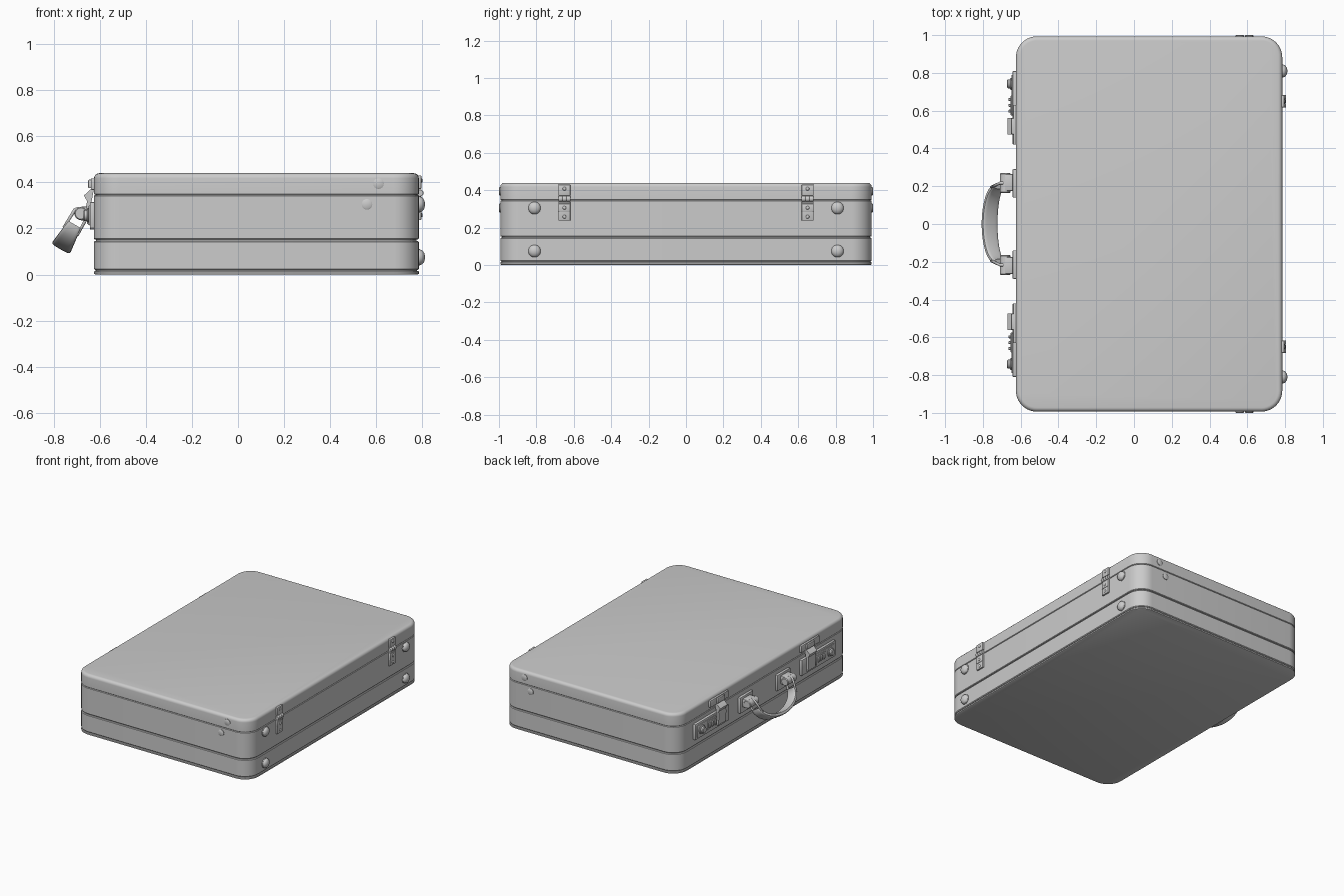
import bpy, bmesh, math
from mathutils import Vector

if "Cube" in bpy.data.objects:
    bpy.data.objects.remove(bpy.data.objects["Cube"])

CX, HX, HY, R = 0.08, 0.705, 0.993, 0.11   # case centre, half sizes, corner radius
FRONT, BACK = CX - HX, CX + HX             # handle side and hinge side


def finish(name, bm):
    bmesh.ops.recalc_face_normals(bm, faces=bm.faces)
    me = bpy.data.meshes.new(name)
    bm.to_mesh(me)
    bm.free()
    ob = bpy.data.objects.new(name, me)
    bpy.context.collection.objects.link(ob)
    bpy.ops.object.select_all(action='DESELECT')
    bpy.context.view_layer.objects.active = ob
    ob.select_set(True)
    bpy.ops.object.shade_smooth_by_angle(angle=math.radians(35))
    return ob


def skin(name, rings):
    """Join equal-length closed rings of points and cap both ends."""
    bm = bmesh.new()
    loops = [[bm.verts.new(p) for p in ring] for ring in rings]
    n = len(loops[0])
    for a, b in zip(loops, loops[1:]):
        for i in range(n):
            j = (i + 1) % n
            bm.faces.new((a[i], a[j], b[j], b[i]))
    bm.faces.new(loops[0])
    bm.faces.new(loops[-1])
    return finish(name, bm)


def shell(name, profile):
    """Rounded-rectangle tray from (inset, z) steps."""
    rings = []
    for inset, z in profile:
        ring = []
        for k, (sx, sy) in enumerate(((1, 1), (-1, 1), (-1, -1), (1, -1))):
            for i in range(11):
                a = math.pi / 2 * (k + i / 10)
                r = R - inset
                ring.append((CX + sx * (HX - R) + r * math.cos(a),
                             sy * (HY - R) + r * math.sin(a), z))
        rings.append(ring)
    return skin(name, rings)


def lathe(name, profile, loc, axis, n=24):
    """Round part from (radius, height) steps along an axis."""
    q = Vector(axis).to_track_quat('Z', 'Y')
    return skin(name, [[Vector(loc) + q @ Vector((r * math.cos(2 * math.pi * i / n),
                        r * math.sin(2 * math.pi * i / n), h)) for i in range(n)]
                       for r, h in profile])


def box(name, x, y, z, bevel=0.003):
    bm = bmesh.new()
    bmesh.ops.create_cube(bm, size=1)
    for v in bm.verts:
        for i, (a, b) in enumerate((x, y, z)):
            v.co[i] = (a + b) / 2 + v.co[i] * abs(b - a)
    bmesh.ops.bevel(bm, geom=bm.edges[:], offset=bevel, segments=2, affect='EDGES', profile=0.5)
    return finish(name, bm)


def dome(name, r, h, loc, axis):
    steps = [(r, 0), (r, h * 0.2)]
    steps += [(r * 0.95 * math.cos(a), h * (0.2 + 0.8 * math.sin(a)))
              for a in (math.radians(d) for d in (0, 20, 40, 60, 75, 86))]
    return lathe(name, steps, loc, axis)


# Case: bottom plate, lower shell, middle shell and lid, split by grooves
shell("bottom_plate", [(0.006, 0), (0, 0.003), (0, 0.012), (0.003, 0.016)])
shell("bottom_groove", [(0.007, 0.014), (0.007, 0.024)])
shell("lower_shell", [(0.004, 0.02), (0, 0.025), (0, 0.142), (0.004, 0.146)])
shell("middle_groove", [(0.009, 0.14), (0.009, 0.16)])
shell("middle_shell", [(0.004, 0.152), (0, 0.156), (0, 0.342), (0.003, 0.345)])
shell("lid_seam", [(0.007, 0.34), (0.007, 0.352)])
shell("lid", [(0.003, 0.347), (0, 0.35), (0, 0.418)] +
      [(0.022 * (1 - math.cos(a)), 0.418 + 0.022 * math.sin(a))
       for a in (math.radians(d) for d in (18, 36, 54, 72, 90))])

D, W = Vector((-0.5, 0, -0.866)), Vector((0.866, 0, -0.5))  # handle hang and width directions
PIVOT = Vector((-0.682, 0, 0.265))

for s in (1, -1):
    # Feet studs and hinges on the hinge side
    for z in (0.075, 0.305):
        dome("foot_stud", 0.035, 0.027, (BACK, s * 0.81, z), (1, 0, 0))
    y = s * 0.65
    hw = (y - 0.032, y + 0.032)
    box("hinge_upper_leaf", (BACK - 0.005, BACK + 0.011), hw, (0.372, 0.43))
    box("hinge_lower_leaf", (BACK - 0.005, BACK + 0.011), hw, (0.237, 0.338))
    box("hinge_strap", (BACK - 0.005, BACK + 0.014), hw, (0.284, 0.328))
    for i in (-1, 0, 1):
        yk = y + i * 0.0215
        lathe("hinge_knuckle", [(0.014, -0.0105), (0.0155, -0.008), (0.0155, 0.008), (0.014, 0.0105)],
              (BACK + 0.005, yk, 0.354), (0, 1, 0), 16)
    for z, o in ((0.408, 0.010), (0.306, 0.013), (0.258, 0.010)):
        dome("hinge_rivet", 0.010, 0.007, (BACK + o, y, z), (1, 0, 0))

    # Flat rivets of the lid stay on the short sides
    for x, z in ((0.61, 0.395), (0.56, 0.305)):
        lathe("side_rivet", [(0.023, -0.002), (0.023, 0.004), (0.018, 0.007)],
              (x, s * HY, z), (0, s, 0))

    # Combination lock: plate, dials, knob, lid catch and lever
    box("lock_plate", (FRONT - 0.018, FRONT + 0.005), (s * 0.42, s * 0.81), (0.20, 0.315), 0.005)
    box("lock_inset", (FRONT - 0.023, FRONT), (s * 0.58, s * 0.79), (0.215, 0.30), 0.003)
    box("dial_frame", (FRONT - 0.028, FRONT), (s * 0.575, s * 0.68), (0.228, 0.287), 0.003)
    for yd in (0.597, 0.628, 0.659):
        lathe("number_dial", [(0.020, -0.008), (0.023, -0.005), (0.023, 0.005), (0.020, 0.008)],
              (FRONT - 0.017, s * yd, 0.257), (0, 1, 0), 20)
    lathe("lock_knob", [(0.032, 0), (0.032, 0.012), (0.027, 0.016), (0.024, 0.016),
                        (0.024, 0.027), (0.019, 0.032)],
          (FRONT - 0.015, s * 0.742, 0.257), (-1, 0, 0))
    box("lid_catch_plate", (FRONT - 0.014, FRONT + 0.005), (s * 0.42, s * 0.63), (0.368, 0.418), 0.004)
    box("lid_catch_hook", (FRONT - 0.026, FRONT), (s * 0.475, s * 0.56), (0.375, 0.412), 0.005)
    lever = [(0, 0.375), (-0.018, 0.368), (-0.044, 0.343), (-0.030, 0.318),
             (-0.034, 0.30), (-0.030, 0.22), (-0.012, 0.21), (-0.012, 0.31)]
    skin("latch_lever", [[(FRONT + x, s * yy, z) for x, z in lever] for yy in (0.475, 0.56)])

    # Handle mount: base plate, block, barrel
    box("handle_base", (FRONT - 0.018, FRONT + 0.005), (s * 0.14, s * 0.29), (0.195, 0.312), 0.005)
    box("handle_block", (-0.685, FRONT), (s * 0.175, s * 0.265), (0.235, 0.295), 0.006)
    lathe("handle_barrel", [(0.024, -0.053), (0.028, -0.048), (0.028, 0.048), (0.024, 0.053)],
          PIVOT + Vector((0, s * 0.217, 0)), (0, 1, 0))

    # Link loop from barrel to grip
    cu = bpy.data.curves.new("handle_link", 'CURVE')
    cu.dimensions, cu.bevel_depth, cu.bevel_resolution = '3D', 0.008, 3
    sp = cu.splines.new('POLY')
    pts = [(u, w) for u, w in ((-0.012, -0.022), (0.0, -0.031), (0.085, -0.034),
                               (0.085, 0.034), (0.0, 0.031), (-0.012, 0.022))]
    sp.points.add(len(pts) - 1)
    for p, (u, w) in zip(sp.points, pts):
        p.co = (*(PIVOT + D * u + W * w + Vector((0, s * (0.217 - 0.25 * max(u, 0)), 0))), 1)
    sp.use_cyclic_u = True
    ob = bpy.data.objects.new("handle_link", cu)
    bpy.context.collection.objects.link(ob)
    bpy.ops.object.select_all(action='DESELECT')
    bpy.context.view_layer.objects.active = ob
    ob.select_set(True)
    bpy.ops.object.convert(target='MESH')

# Curved grip: rounded flat section swept along a half ellipse
rings = []
for k in range(33):
    t = math.pi * k / 32
    c = PIVOT + D * (0.055 + 0.11 * math.sin(t)) + Vector((0, 0.2 * math.cos(t), 0))
    nrm = (D * (math.sin(t) / 0.11) + Vector((0, math.cos(t) / 0.2, 0))).normalized()
    half = 0.032 + 0.013 * math.sin(t)
    ring = []
    for i in range(20):
        a = 2 * math.pi * i / 20
        ca, sa = math.cos(a), math.sin(a)
        ring.append(c + W * half * math.copysign(abs(ca) ** 0.5, ca)
                    + nrm * 0.014 * math.copysign(abs(sa) ** 0.5, sa))
    rings.append(ring)
skin("handle_grip", rings)
